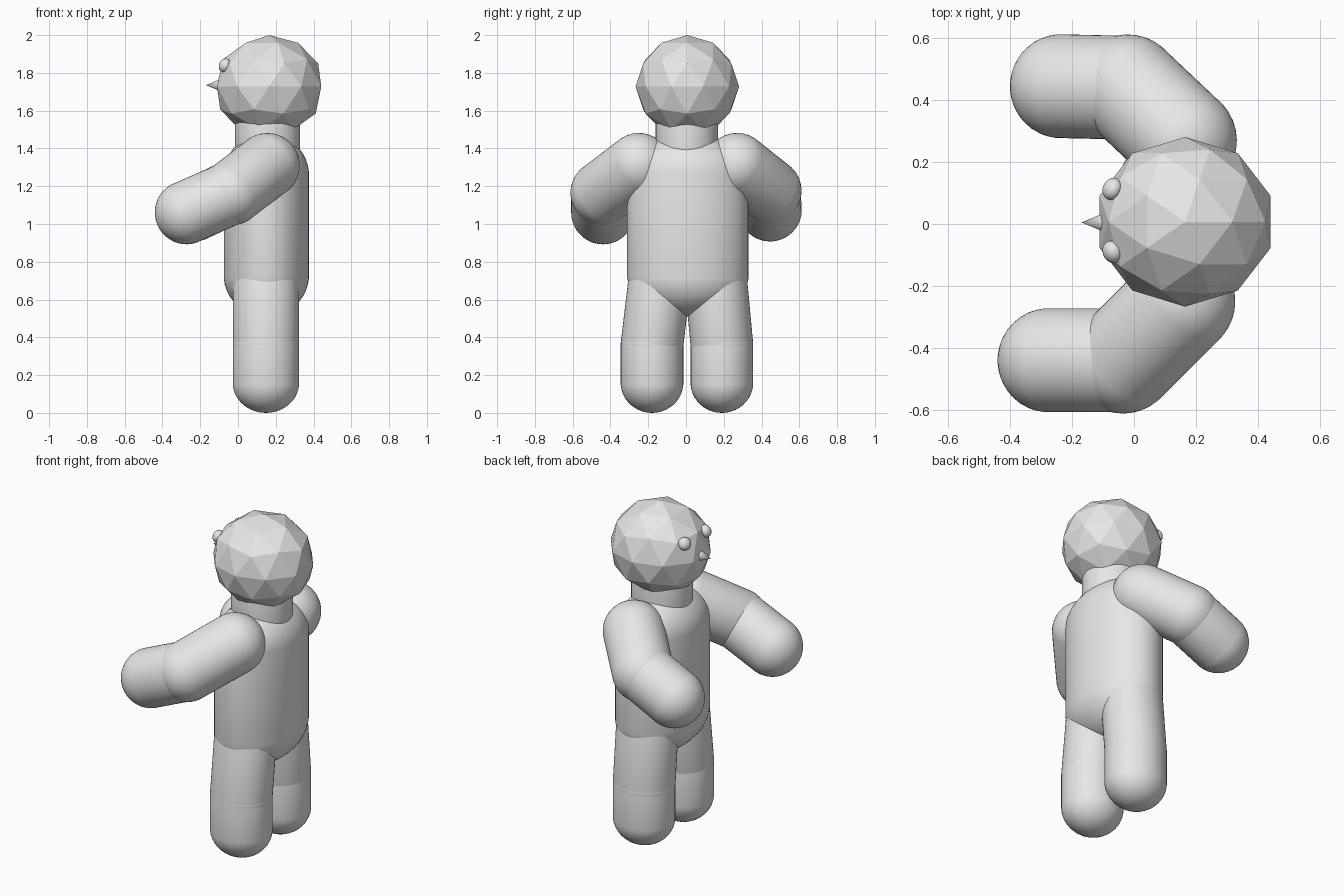
import bpy
import bmesh
from mathutils import Matrix, Vector

cube = bpy.data.objects.get("Cube")
if cube:
    bpy.data.objects.remove(cube, do_unlink=True)

# One plain grey for the whole figure
GREY = (0.8, 0.8, 0.8, 1.0)
grey = bpy.data.materials.new("plain_grey")
grey.use_nodes = True
grey.diffuse_color = GREY
grey.node_tree.nodes["Principled BSDF"].inputs["Base Color"].default_value = GREY


def finish(name, bm, smooth=True):
    mesh = bpy.data.meshes.new(name)
    bm.normal_update()
    for face in bm.faces:
        face.smooth = smooth
    bm.to_mesh(mesh)
    bm.free()
    mesh.materials.append(grey)
    obj = bpy.data.objects.new(name, mesh)
    bpy.context.collection.objects.link(obj)
    return obj


def aim(direction):
    return Vector((0, 0, 1)).rotation_difference(direction).to_matrix().to_4x4()


def capsule(name, start, end, radii):
    """Rounded tube whose cap centres are start and end."""
    start, end = Vector(start), Vector(end)
    axis = end - start
    bm = bmesh.new()
    # An odd ring count leaves a middle band that stretches into the tube
    bmesh.ops.create_uvsphere(bm, u_segments=48, v_segments=21, radius=1)
    bmesh.ops.scale(bm, vec=radii, verts=bm.verts)
    for vert in bm.verts:
        if vert.co.z > 0:
            vert.co.z += axis.length
    bm.transform(Matrix.Translation(start) @ aim(axis))
    return finish(name, bm)


# Torso and neck
capsule("torso", (0.15, 0.01, 0.73), (0.15, 0.01, 1.26), (0.226, 0.322, 0.22))
capsule("neck", (0.157, 0.005, 1.3), (0.157, 0.005, 1.6), (0.173, 0.166, 0.1))

# Faceted head
HEAD = Vector((0.165, 0.007, 1.728))
bm = bmesh.new()
bmesh.ops.create_icosphere(bm, subdivisions=2, radius=1)
bm.transform(Matrix.Translation(HEAD) @ Matrix.Diagonal((0.29, 0.274, 0.272, 1)))
finish("head", bm, smooth=False)

# Legs, bent slightly at the knee
for side, foot_y, hip_y in (("front", -0.18, -0.142), ("back", 0.19, 0.16)):
    radii = (0.176, 0.166, 0.16)
    knee = (0.148, foot_y, 0.36)
    capsule(side + "_lower_leg", (0.148, foot_y, 0.16), knee, radii)
    capsule(side + "_upper_leg", knee, (0.148, hip_y, 0.68), radii)

# Arms reaching forward, bent at the elbow
for side, shoulder, elbow, hand in (
    ("front", (0.155, -0.25, 1.31), (-0.035, -0.44, 1.165), (-0.275, -0.44, 1.06)),
    ("back", (0.16, 0.27, 1.31), (-0.02, 0.44, 1.175), (-0.235, 0.445, 1.075)),
):
    radii = (0.168, 0.168, 0.165)
    capsule(side + "_upper_arm", shoulder, elbow, (0.172, 0.172, 0.172))
    capsule(side + "_forearm", elbow, hand, radii)

# Eyes
for side, y in (("front", -0.09), ("back", 0.113)):
    spot = Vector((-0.07, y, 1.84))
    bm = bmesh.new()
    bmesh.ops.create_uvsphere(bm, u_segments=24, v_segments=12, radius=0.037)
    bmesh.ops.scale(bm, vec=(1, 1, 0.8), verts=bm.verts)
    bm.transform(Matrix.Translation(spot) @ aim(spot - HEAD))
    finish(side + "_eye", bm)

# Pointed nose
bm = bmesh.new()
bmesh.ops.create_cone(bm, cap_ends=True, segments=32, radius1=0.037, radius2=0, depth=0.09)
bm.transform(Matrix.Translation((-0.125, 0.005, 1.735)) @ aim(Vector((-1, 0, 0))))
nose = finish("nose", bm)
bpy.context.view_layer.objects.active = nose
nose.select_set(True)
bpy.ops.object.shade_smooth_by_angle()
